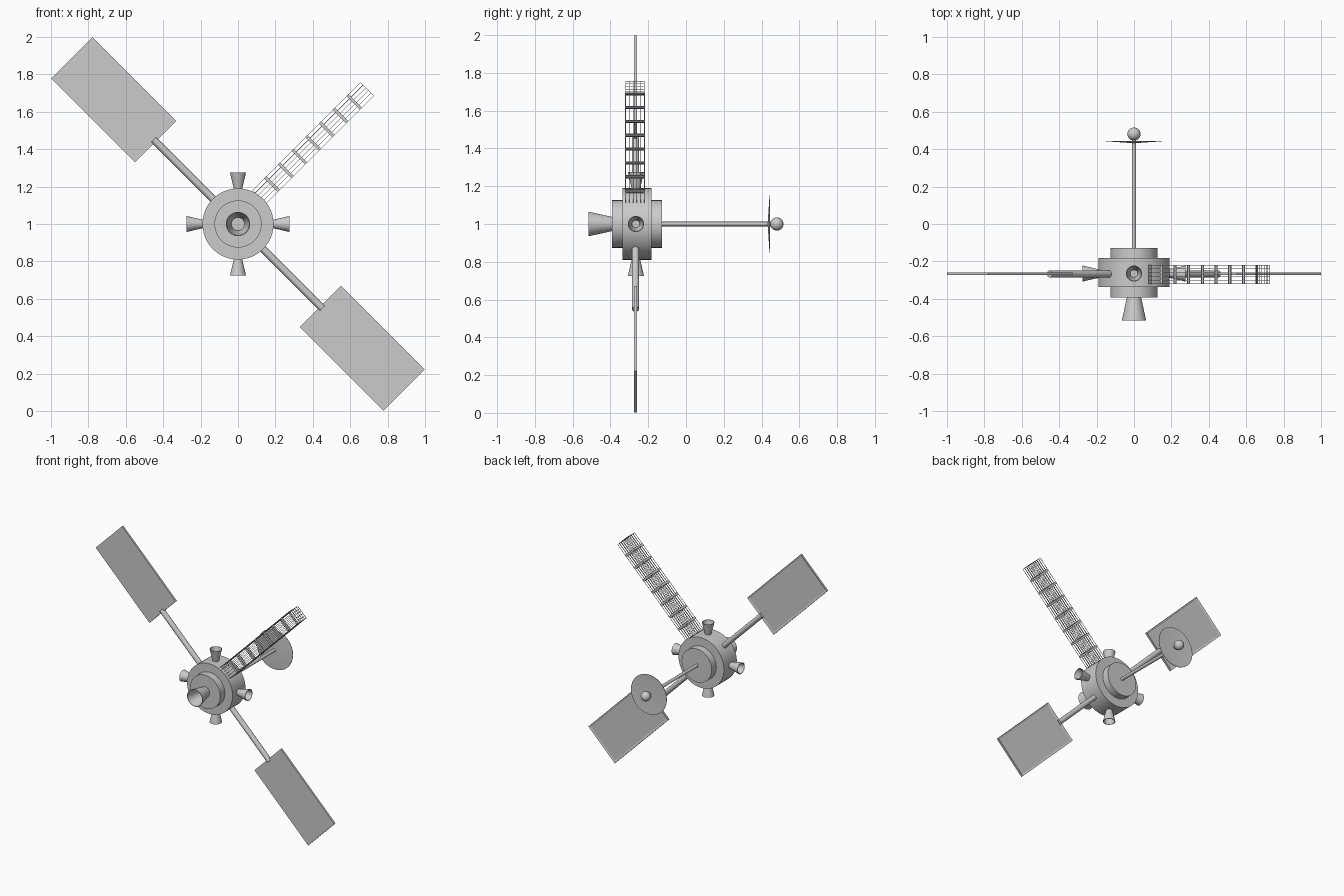
import bpy, bmesh, math
from mathutils import Matrix, Vector

if "Cube" in bpy.data.objects:
    bpy.data.objects.remove(bpy.data.objects["Cube"])

CY = -0.26
CENTRE = Vector((0, CY, 1))


def radial(deg, y=CY):
    # local z points outward in the xz plane at this angle from up
    return Matrix.Translation((0, y, 1)) @ Matrix.Rotation(math.radians(deg), 4, 'Y')


# local z points along world +y / -y from the body centre
AFT = Matrix.Translation(CENTRE) @ Matrix.Rotation(-math.pi / 2, 4, 'X')
FORE = Matrix.Translation(CENTRE) @ Matrix.Rotation(math.pi / 2, 4, 'X')


def finish(name, bm, mat, smooth=False):
    bmesh.ops.recalc_face_normals(bm, faces=bm.faces[:])
    bm.transform(mat)
    me = bpy.data.meshes.new(name)
    bm.to_mesh(me)
    bm.free()
    ob = bpy.data.objects.new(name, me)
    bpy.context.collection.objects.link(ob)
    if smooth:
        bpy.ops.object.select_all(action='DESELECT')
        ob.select_set(True)
        bpy.context.view_layer.objects.active = ob
        bpy.ops.object.shade_smooth_by_angle(angle=math.radians(35))
    return ob


def lathe(name, profile, mat, seg=32):
    bm = bmesh.new()
    vs = [bm.verts.new((r, 0, z)) for r, z in profile]
    es = [bm.edges.new(p) for p in zip(vs, vs[1:])]
    bmesh.ops.spin(bm, geom=vs + es, cent=(0, 0, 0), axis=(0, 0, 1),
                   angle=2 * math.pi, steps=seg, use_duplicate=False)
    bmesh.ops.remove_doubles(bm, verts=bm.verts[:], dist=1e-5)
    return finish(name, bm, mat, True)


def rod(r, a, b):
    return [(0, a), (r, a), (r, b), (0, b)]


def nozzle(r0, r1, a, b):
    t = 0.004
    return [(0, a), (r0, a), (r1, b), (r1 - t, b), (r0 - t / 2, a + 0.01), (0, a + 0.01)]


def add_box(bm, lo, hi):
    lo, hi = Vector(lo), Vector(hi)
    m = Matrix.Translation((lo + hi) / 2) @ Matrix.Diagonal((*(hi - lo), 1))
    return bmesh.ops.create_cube(bm, size=1, matrix=m)['verts']


# body drums
lathe('main_drum', rod(0.19, -0.077, 0.078), AFT, 48)
lathe('inner_drum', rod(0.126, -0.132, 0.132), AFT, 48)

# main engine and side thrusters
lathe('main_nozzle', nozzle(0.037, 0.065, 0.128, 0.256), FORE)
for i in range(4):
    lathe('side_thruster', nozzle(0.022, 0.043, 0.186, 0.276), radial(90 * i, -0.265))

# antenna boom, shallow dish and feed ball
lathe('antenna_boom', rod(0.012, 0.12, 0.72), AFT, 16)
lathe('antenna_dish', [(0, 0.692), (0.15, 0.702), (0.15, 0.704), (0, 0.696)], AFT)
bm = bmesh.new()
bmesh.ops.create_uvsphere(bm, u_segments=32, v_segments=16, radius=0.035)
finish('antenna_ball', bm, Matrix.Translation((0, 0.481, 1)), True)

# solar wings: arm plus panel with a shallow recessed back
for deg in (-45, 135):
    m = radial(deg, -0.267)
    lathe('panel_arm', rod(0.019, 0.15, 0.638), m, 24)
    bm = bmesh.new()
    add_box(bm, (-0.156, -0.007, 0.622), (0.156, 0.007, 1.257))
    back = max(bm.faces, key=lambda f: f.calc_center_median().y)
    bmesh.ops.inset_region(bm, faces=[back], thickness=0.02)
    bmesh.ops.translate(bm, verts=back.verts[:], vec=(0, -0.004, 0))
    finish('solar_panel', bm, m)

# lattice mast: thin wires round a square section, offset from the body axis
H, T, N = 0.05, 0.0012, 5
Z0, Z1 = 0.184, 0.998
steps = [-H + 2 * H * i / N for i in range(N + 1)]
mast = radial(45, -0.27) @ Matrix.Translation((-0.022, 0, 0))
bm = bmesh.new()
for x in steps:
    for y in steps:
        if max(abs(x), abs(y)) > H - 1e-4:
            add_box(bm, (x - T, y - T, Z0), (x + T, y + T, Z1))
for z in (Z0, Z1):
    for s in steps:
        add_box(bm, (s - T, -H, z - T), (s + T, H, z + T))
        add_box(bm, (-H, s - T, z - T), (H, s + T, z + T))
finish('mast_wires', bm, mast)

# square bands along the mast
bm = bmesh.new()
W, B = 0.008, 0.002
for i in range(7):
    z = 0.28 + 0.1035 * i
    for s in (-H, H):
        add_box(bm, (s - B, -H - B, z - W), (s + B, H + B, z + W))
        add_box(bm, (-H - B, s - B, z - W), (H + B, s + B, z + W))
finish('mast_bands', bm, mast)
